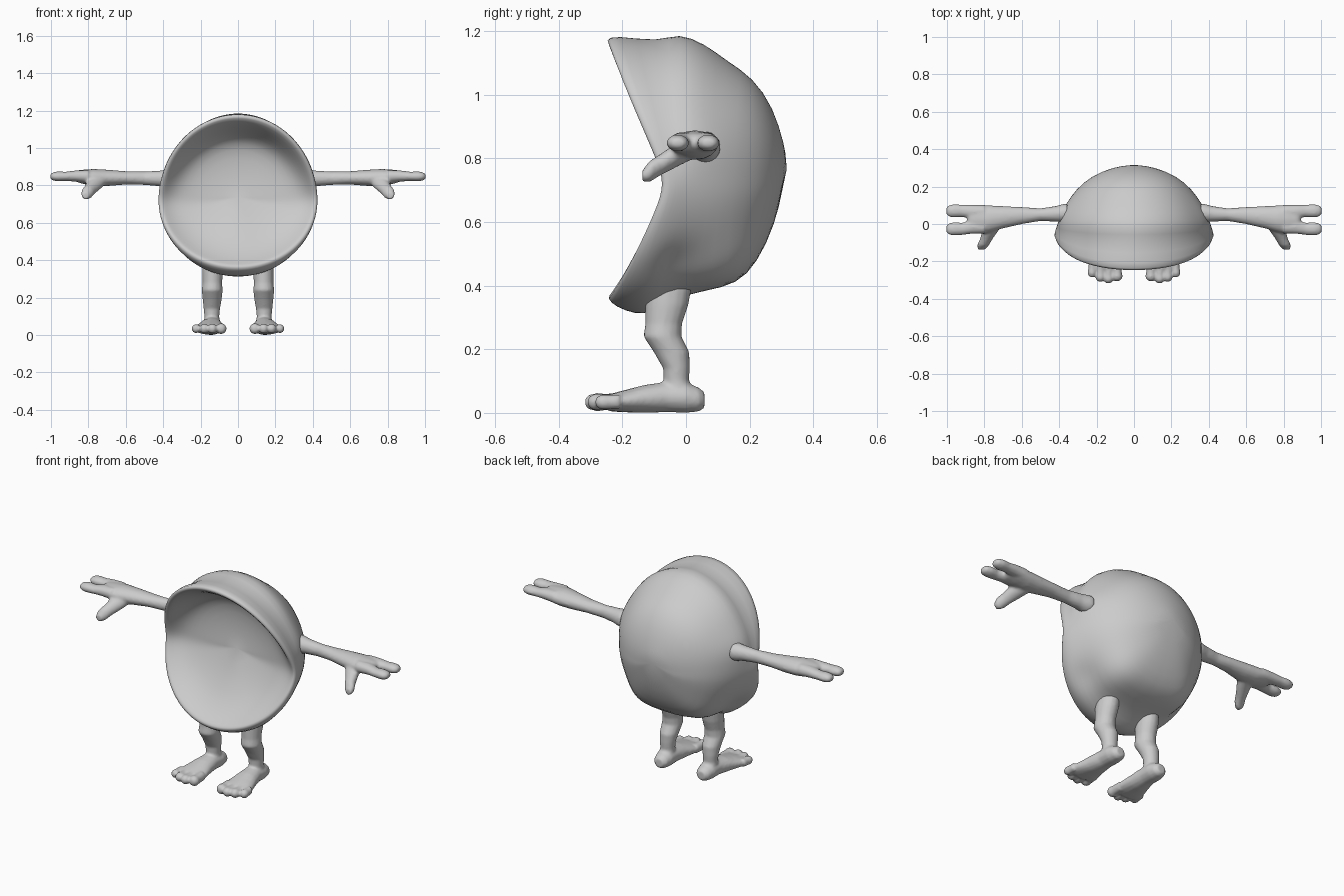
import bpy, bmesh
from math import sin, cos, pi, sqrt, exp
from mathutils import Vector

SEG = 64
CZ = 0.72  # height of the mouth hinge


def finish(name, bm):
    bmesh.ops.recalc_face_normals(bm, faces=bm.faces)
    me = bpy.data.meshes.new(name)
    bm.to_mesh(me)
    bm.free()
    for p in me.polygons:
        p.use_smooth = True
    ob = bpy.data.objects.new(name, me)
    bpy.context.collection.objects.link(ob)
    return ob


def bridge(bm, a, b):
    n = len(a)
    for i in range(n):
        bm.faces.new((a[i], a[(i + 1) % n], b[(i + 1) % n], b[i]))


def tube(bm, axis, sections, seg=16):
    """Loft of ellipses: (centre, radius u, radius v) perpendicular to axis."""
    u, v = {'x': (1, 2), 'y': (0, 2), 'z': (0, 1)}[axis]
    rings = []
    for c, ru, rv in sections:
        ring = []
        for i in range(seg):
            p = Vector(c)
            p[u] += ru * cos(2 * pi * i / seg)
            p[v] += rv * sin(2 * pi * i / seg)
            ring.append(bm.verts.new(p))
        rings.append(ring)
    for a, b in zip(rings, rings[1:]):
        bridge(bm, a, b)
    bm.faces.new(rings[0])
    bm.faces.new(rings[-1])


def fuse(ob, voxel):
    """Blend overlapping tubes into one skin and mirror it."""
    r = ob.modifiers.new("skin", 'REMESH')
    r.mode = 'VOXEL'
    r.voxel_size = voxel
    r.use_smooth_shade = True
    s = ob.modifiers.new("soften", 'SMOOTH')
    s.factor = 0.5
    s.iterations = 4
    ob.modifiers.new("mirror", 'MIRROR')


# Body shell: (y, radius) profiles from inner mouth over the lip to the back
top = [(.0, .12), (-.005, .23), (-.025, .31), (-.08, .35), (-.16, .385), (-.235, .425),
       (-.255, .453), (-.225, .468), (-.085, .446), (-.025, .476), (.06, .44),
       (.13, .385), (.21, .335), (.275, .24), (.31, .12)]
side = [(-.01, .12), (-.015, .22), (-.025, .29), (-.035, .335), (-.05, .37), (-.065, .395),
        (-.077, .413), (-.065, .43), (-.03, .42), (.0, .408), (.05, .388),
        (.11, .36), (.185, .31), (.255, .23), (.3, .12)]
bottom = [(-.05, .10), (-.085, .17), (-.12, .23), (-.16, .28), (-.2, .32), (-.234, .343),
          (-.25, .36), (-.22, .388), (-.16, .41), (-.11, .408), (-.04, .36),
          (.06, .335), (.16, .315), (.222, .25), (.28, .13)]
bm = bmesh.new()
rings = []
for k, (s, t, b) in enumerate(zip(side, top, bottom)):
    ring = []
    for i in range(SEG):
        a = 2 * pi * i / SEG
        e = t if sin(a) > 0 else b
        lin = (sqrt(sin(a) ** 2 + .01) - .1) / (sqrt(1.01) - .1)
        y = s[0] + (e[0] - s[0]) * lin
        r = s[1] + (e[1] - s[1]) * sin(a) ** 2
        if k == 8 and sin(a) > 0:  # groove behind the upper lip
            r -= .014 * abs(sin(2 * a))
        p = Vector((r * cos(a), y, CZ + r * sin(a)))
        if k > 8:  # rounded hips with a hollow behind the lower lip, shoulder swell
            q = Vector((abs(p.x), p.y, p.z))
            n = Vector((p.x, p.y, p.z - CZ)).normalized()
            for c, size, amp in (((.2, .11, .46), .11, .04), ((.3, -.06, .48), .07, -.02),
                                 ((.38, .05, .85), .09, .015)):
                d = (q - Vector(c)).length
                p += n * amp * exp(-(d / size) ** 2)
        ring.append(bm.verts.new(p))
    rings.append(ring)
for a, b in zip(rings, rings[1:]):
    bridge(bm, a, b)
for ring, y, z in ((rings[0], -.01, .02), (rings[-1], .318, .05)):
    pole = bm.verts.new((0, y, CZ + z))
    for i in range(SEG):
        bm.faces.new((ring[i], ring[(i + 1) % SEG], pole))
body = finish("open_mouth_body", bm)
sub = body.modifiers.new("round", 'SUBSURF')
sub.levels = sub.render_levels = 1

# Arms: forearm and palm, two fingers, thumb
bm = bmesh.new()
tube(bm, 'x', [((.355, .06, .835), .05, .05), ((.38, .058, .835), .049, .049),
               ((.42, .054, .837), .042, .042), ((.50, .050, .838), .034, .036),
               ((.60, .045, .84), .046, .036), ((.70, .036, .84), .06, .044),
               ((.77, .028, .842), .072, .046), ((.83, .026, .846), .078, .038),
               ((.875, .026, .85), .074, .028), ((.89, .026, .85), .05, .015)])
for y0, y1 in ((-.016, -.026), (.066, .070)):
    tube(bm, 'x', [((.80, y0, .848), .036, .034), ((.87, y0, .85), .037, .03),
                   ((.92, y1, .848), .033, .025), ((.965, y1, .848), .036, .027),
                   ((.99, y1, .848), .031, .022), ((1.004, y1, .848), .018, .012)])
tube(bm, 'y', [((.74, .02, .835), .045, .038), ((.765, -.03, .81), .045, .038),
               ((.79, -.08, .78), .034, .034), ((.808, -.115, .758), .032, .034),
               ((.816, -.137, .745), .018, .018)])
fuse(finish("arms", bm), .008)

# Legs: thigh, knee, calf, foot and toes
bm = bmesh.new()
tube(bm, 'z', [((.13, -.05, .425), .05, .06), ((.132, -.055, .39), .057, .072),
               ((.135, -.06, .34), .056, .068), ((.137, -.07, .28), .052, .058),
               ((.138, -.074, .24), .056, .06), ((.138, -.045, .19), .051, .056),
               ((.14, -.03, .14), .044, .042), ((.14, -.03, .10), .04, .04),
               ((.14, -.02, .05), .045, .055)])
tube(bm, 'y', [((.138, .058, .04), .025, .025), ((.138, .04, .042), .042, .038),
               ((.139, .0, .048), .052, .048), ((.14, -.06, .05), .053, .048),
               ((.145, -.13, .044), .066, .044), ((.15, -.20, .036), .084, .034),
               ((.152, -.24, .032), .09, .027), ((.152, -.255, .032), .075, .018)])
for x, y, r in ((.09, -.30, .03), (.137, -.312, .027), (.18, -.303, .027), (.224, -.28, .025)):
    tube(bm, 'y', [((x, -.21, .036), r * .8, r * .9), ((x, y + .04, .034), r * .85, r * .9),
                   ((x, y + .018, .034), r, r), ((x, y + .004, .034), r * .8, r * .8),
                   ((x, y - .005, .034), r * .4, r * .4)], 12)
fuse(finish("legs", bm), .007)
